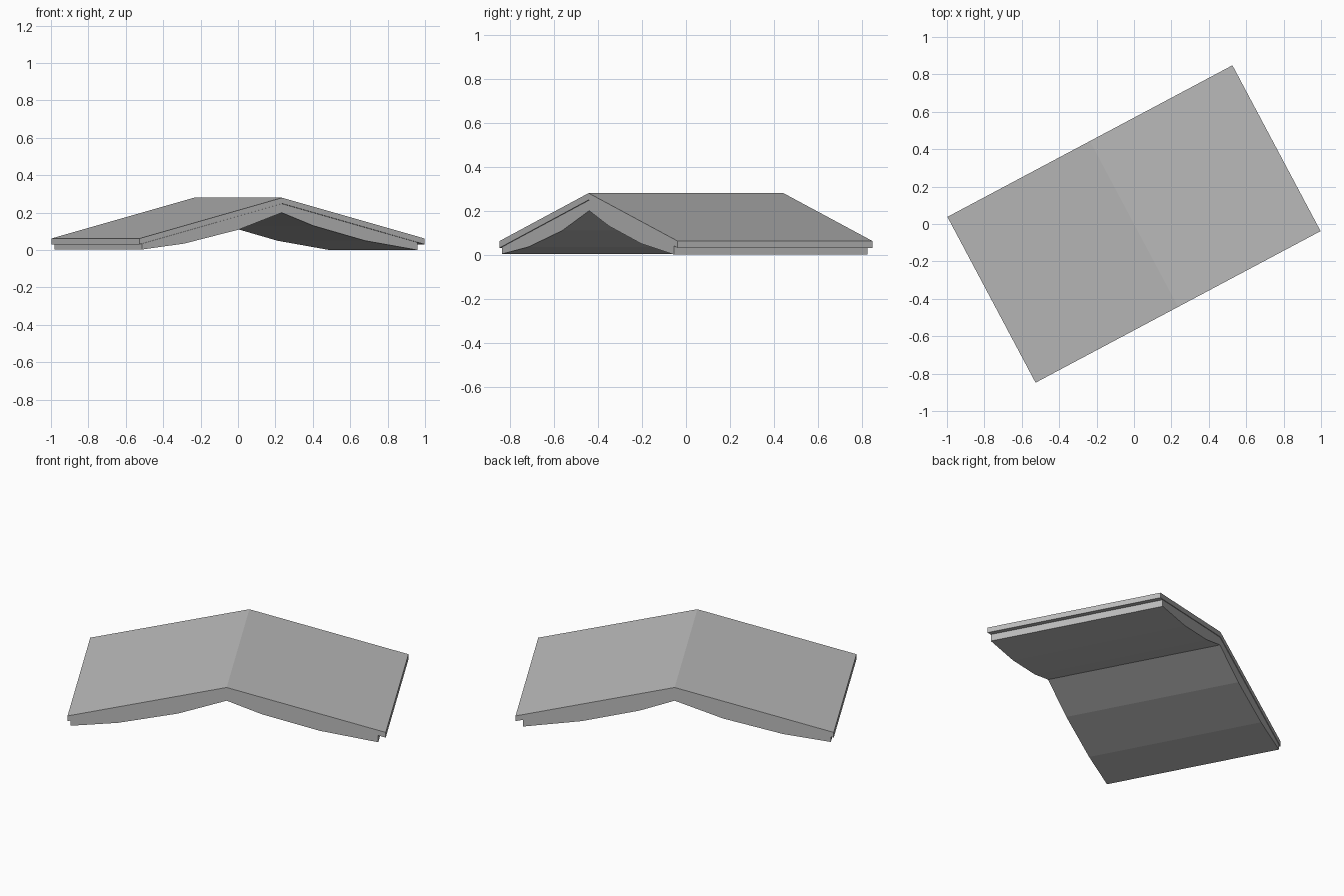
import bpy
import bmesh
import math

cube = bpy.data.objects.get("Cube")
if cube:
    bpy.data.objects.remove(cube)

# Single plain grey
grey = bpy.data.materials.new("plain grey")
grey.use_nodes = True
colour = (0.5, 0.5, 0.5, 1)
grey.diffuse_color = colour
grey.node_tree.nodes["Principled BSDF"].inputs["Base Color"].default_value = colour

TURN = math.radians(28)


def extrude_profile(name, upper, lower, half_depth):
    """Extrude matching upper and lower (x, z) lines along the ridge as quad strips."""
    bm = bmesh.new()
    columns = []
    for top, bottom in zip(upper, lower):
        columns.append([bm.verts.new((x, y, z))
                        for x, z in (top, bottom)
                        for y in (-half_depth, half_depth)])
    for a, b in zip(columns, columns[1:]):
        for i, j in ((0, 1), (1, 3), (3, 2), (2, 0)):
            bm.faces.new((a[i], a[j], b[j], b[i]))
    for c in (columns[0], columns[-1]):
        bm.faces.new((c[0], c[1], c[3], c[2]))
    bmesh.ops.recalc_face_normals(bm, faces=bm.faces)
    mesh = bpy.data.meshes.new(name)
    bm.to_mesh(mesh)
    bm.free()
    mesh.materials.append(grey)
    obj = bpy.data.objects.new(name, mesh)
    obj.rotation_euler.z = TURN
    bpy.context.collection.objects.link(obj)
    return obj


# Gabled roof slab
HALF = 0.863
roof_top = [(-HALF, 0.062), (0, 0.28), (HALF, 0.062)]
roof_under = [(x, z - 0.031) for x, z in roof_top]
extrude_profile("roof_slab", roof_top, roof_under, 0.502)

# Arched support under the slab, following its slope
arch = [(-0.847, 0.003), (-0.59, 0.035), (-0.263, 0.109), (0, 0.2),
        (0.192, 0.13), (0.505, 0.05), (0.822, 0.0)]
slope = (0.28 - 0.062) / HALF
support_top = [(x, 0.248 - slope * abs(x)) for x, z in arch]
extrude_profile("arched_support", support_top, arch, 0.499)
